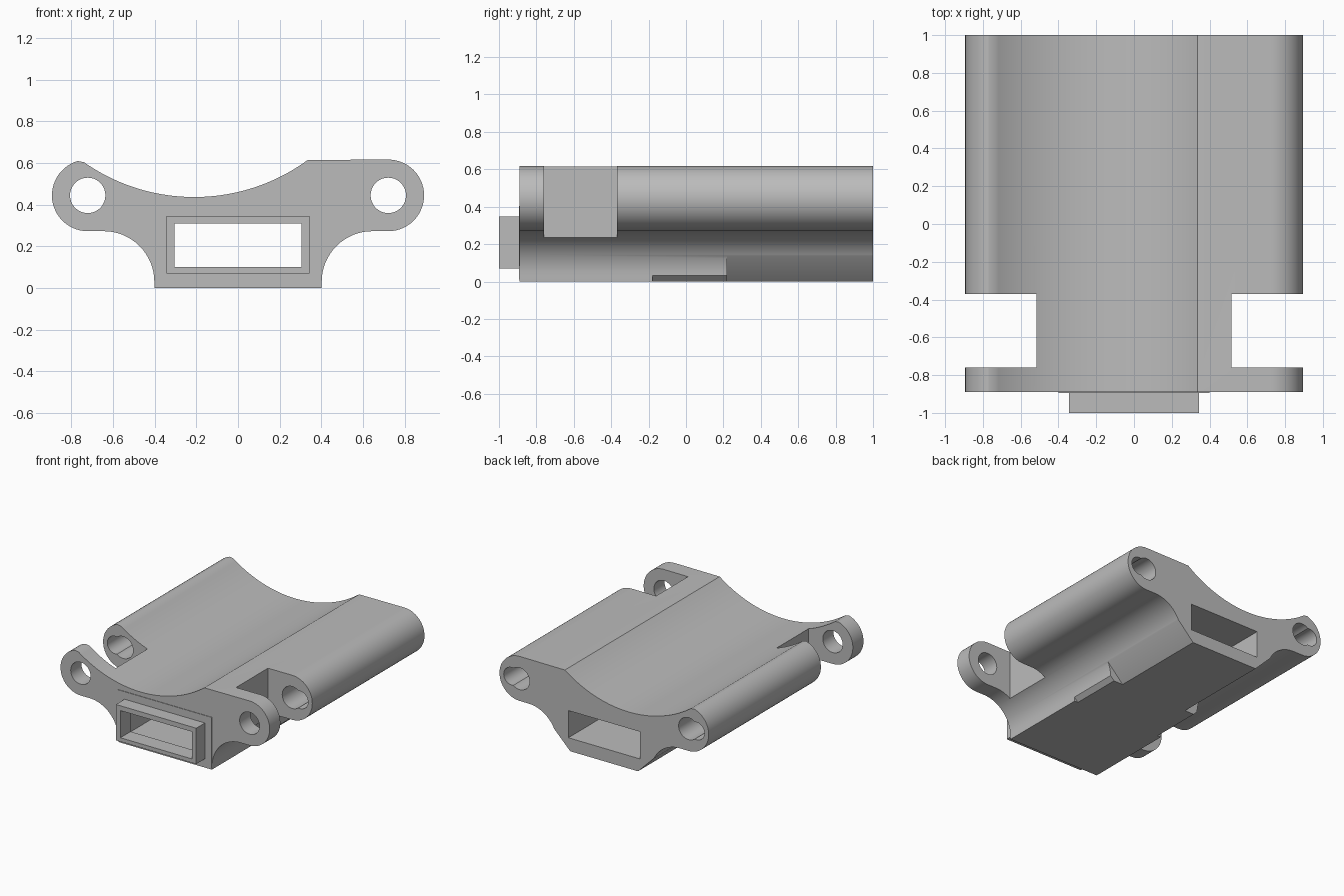
import bpy, bmesh
from math import sin, cos, radians

cube = bpy.data.objects.get("Cube")
if cube:
    bpy.data.objects.remove(cube, do_unlink=True)

grey = bpy.data.materials.new("plain grey")
grey.use_nodes = True
grey.diffuse_color = (0.5, 0.5, 0.5, 1)
grey.node_tree.nodes["Principled BSDF"].inputs["Base Color"].default_value = (0.5, 0.5, 0.5, 1)


def arc(cx, cz, r, start, end, steps):
    """Points on a circle in the xz plane, angles in degrees."""
    angles = [radians(start + (end - start) * i / steps) for i in range(steps + 1)]
    return [(cx + r * cos(a), cz + r * sin(a)) for a in angles]


def prism(name, points, y0, y1):
    """Extrude an xz outline along y."""
    bm = bmesh.new()
    face = bm.faces.new([bm.verts.new((x, y0, z)) for x, z in points])
    out = bmesh.ops.extrude_face_region(bm, geom=[face])
    verts = [v for v in out["geom"] if isinstance(v, bmesh.types.BMVert)]
    bmesh.ops.translate(bm, verts=verts, vec=(0, y1 - y0, 0))
    bmesh.ops.recalc_face_normals(bm, faces=bm.faces)
    mesh = bpy.data.meshes.new(name)
    bm.to_mesh(mesh)
    bm.free()
    mesh.materials.append(grey)
    ob = bpy.data.objects.new(name, mesh)
    bpy.context.collection.objects.link(ob)
    return ob


def block(name, x0, x1, z0, z1, y0, y1):
    return prism(name, [(x0, z0), (x1, z0), (x1, z1), (x0, z1)], y0, y1)


def cut(target, cutter):
    """Subtract the cutter and remove it."""
    bpy.ops.object.select_all(action="DESELECT")
    bpy.context.view_layer.objects.active = target
    target.select_set(True)
    mod = target.modifiers.new("cut", "BOOLEAN")
    mod.operation = "DIFFERENCE"
    mod.solver = "EXACT"
    mod.object = cutter
    bpy.ops.object.modifier_apply(modifier=mod.name)
    bpy.data.objects.remove(cutter, do_unlink=True)


def window(y0, y1):
    return block("window_cutter", -0.305, 0.305, 0.10, 0.31, y0, y1)


# Body: saddle top, one rounded lobe each side, concave flanks, flat base
flank = arc(0.645, 0.03, 0.243, 180, 90, 16)
outline = [(-0.40, 0), (0.40, 0)] + flank
outline += arc(0.722, 0.445, 0.172, -90, 90, 28)
outline += arc(-0.21, 1.36, 0.923, -53.8, -125, 40)
outline += arc(-0.722, 0.445, 0.172, 106, 270, 26)
outline += [(-x, z) for x, z in reversed(flank)]
body = prism("body", outline, -0.89, 1)

# Side notches, lobe bores and lower edge chamfers
for s in (-1, 1):
    cut(body, block("notch_cutter", s * 0.515, s * 1.1, 0.1, 0.8, -0.76, -0.37))
    cut(body, prism("bore_cutter", arc(s * 0.722, 0.445, 0.085, 0, 350, 35), -1.2, 1.2))
    cut(body, prism("side_bore_cutter", arc(s * 0.79, 0.445, 0.068, 0, 350, 35), -0.5, 1.2))
    for inner, outer, top, y0, y1 in ((0.24, 0.47, 0.18, 0.22, 1.1),
                                      (0.32, 0.42, 0.05, -0.18, 0.3)):
        corner = [(s * inner, -0.05), (s * outer, top), (s * 0.6, -0.05)]
        cut(body, prism("chamfer_cutter", corner, y0, y1))

# Through slot with a wider chamber behind the front wall
cut(body, window(-1.2, 1.2))
cut(body, block("chamber_cutter", -0.34, 0.34, 0.07, 0.34, -0.875, 0))

# Front sleeve and thin face plate around the slot
sleeve = block("front_sleeve", -0.343, 0.343, 0.07, 0.347, -1, -0.89)
plate = block("face_plate", -0.40, 0.40, 0.01, 0.405, -0.894, -0.888)
for part in (sleeve, plate):
    cut(part, window(-1.2, -0.5))

# Smooth the curved surfaces, keep edges crisp
for part in (body, sleeve, plate):
    bpy.ops.object.select_all(action="DESELECT")
    part.select_set(True)
    bpy.context.view_layer.objects.active = part
    bpy.ops.object.shade_smooth_by_angle(angle=radians(25))
